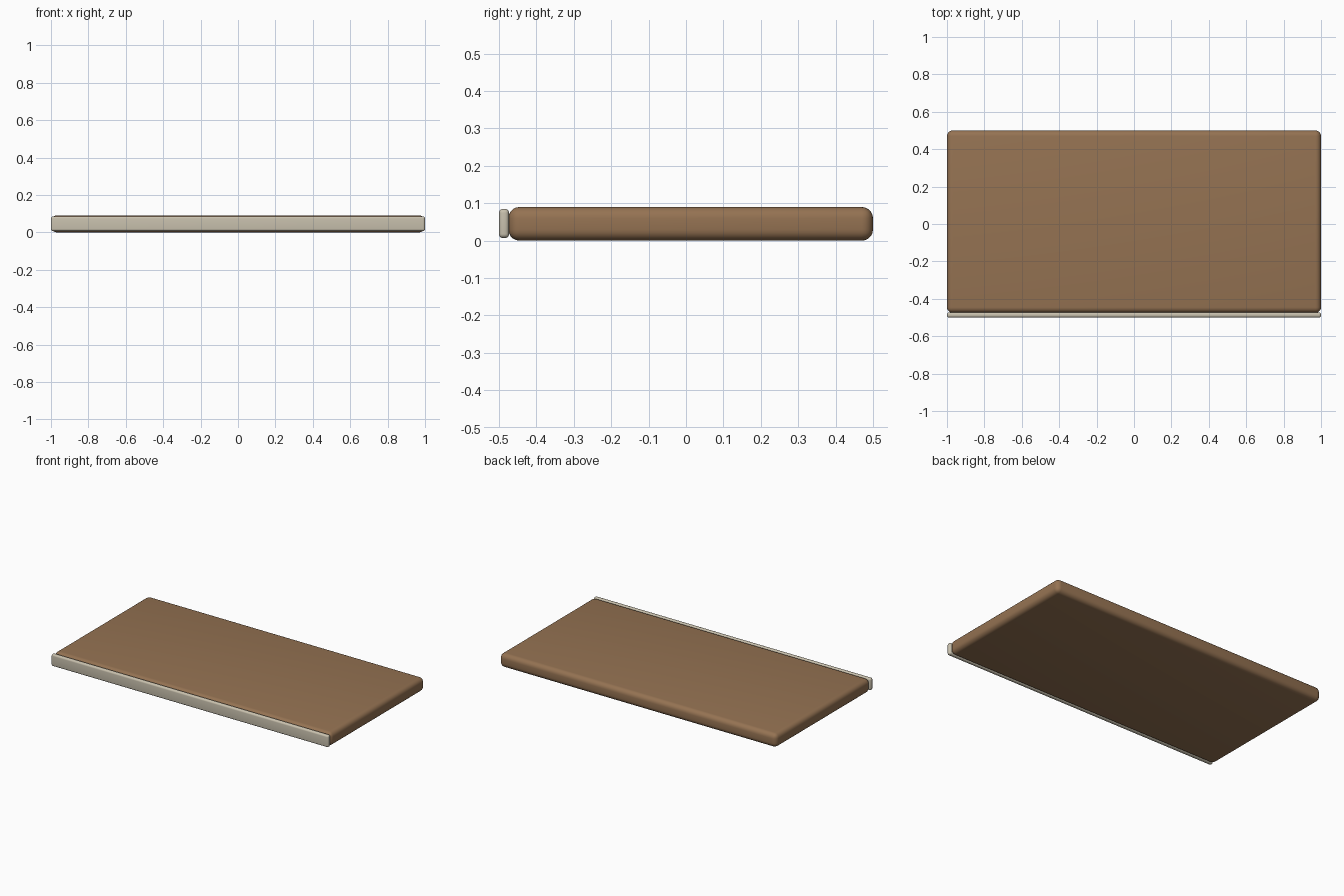
import bpy
from math import radians

if "Cube" in bpy.data.objects:
    bpy.data.objects.remove(bpy.data.objects["Cube"])


def rounded_slab(name, lo, hi, radius, colour, segments=5):
    """Box between two corners with rounded edges."""
    size = [b - a for a, b in zip(lo, hi)]
    centre = [(a + b) / 2 for a, b in zip(lo, hi)]
    bpy.ops.mesh.primitive_cube_add(size=1, location=centre)
    ob = bpy.context.object
    ob.name = name
    ob.scale = size
    bpy.ops.object.transform_apply(location=False, rotation=False, scale=True)
    bev = ob.modifiers.new("rounded_edges", 'BEVEL')
    bev.width = radius
    bev.segments = segments
    bpy.ops.object.modifier_apply(modifier=bev.name)
    bpy.ops.object.shade_smooth_by_angle(angle=radians(35))
    mat = bpy.data.materials.new(name + "_colour")
    mat.diffuse_color = colour
    mat.use_nodes = True
    mat.node_tree.nodes["Principled BSDF"].inputs["Base Color"].default_value = mat.diffuse_color
    ob.data.materials.append(mat)
    return ob


# Wooden board
rounded_slab("board", (-1, -0.475, 0), (1, 0.5, 0.09), 0.03,
             (0.30, 0.17, 0.085, 1))

# Pale edging strip along the front
rounded_slab("front_edging", (-1, -0.5, 0.007), (1, -0.473, 0.085), 0.011,
             (0.58, 0.53, 0.42, 1))
